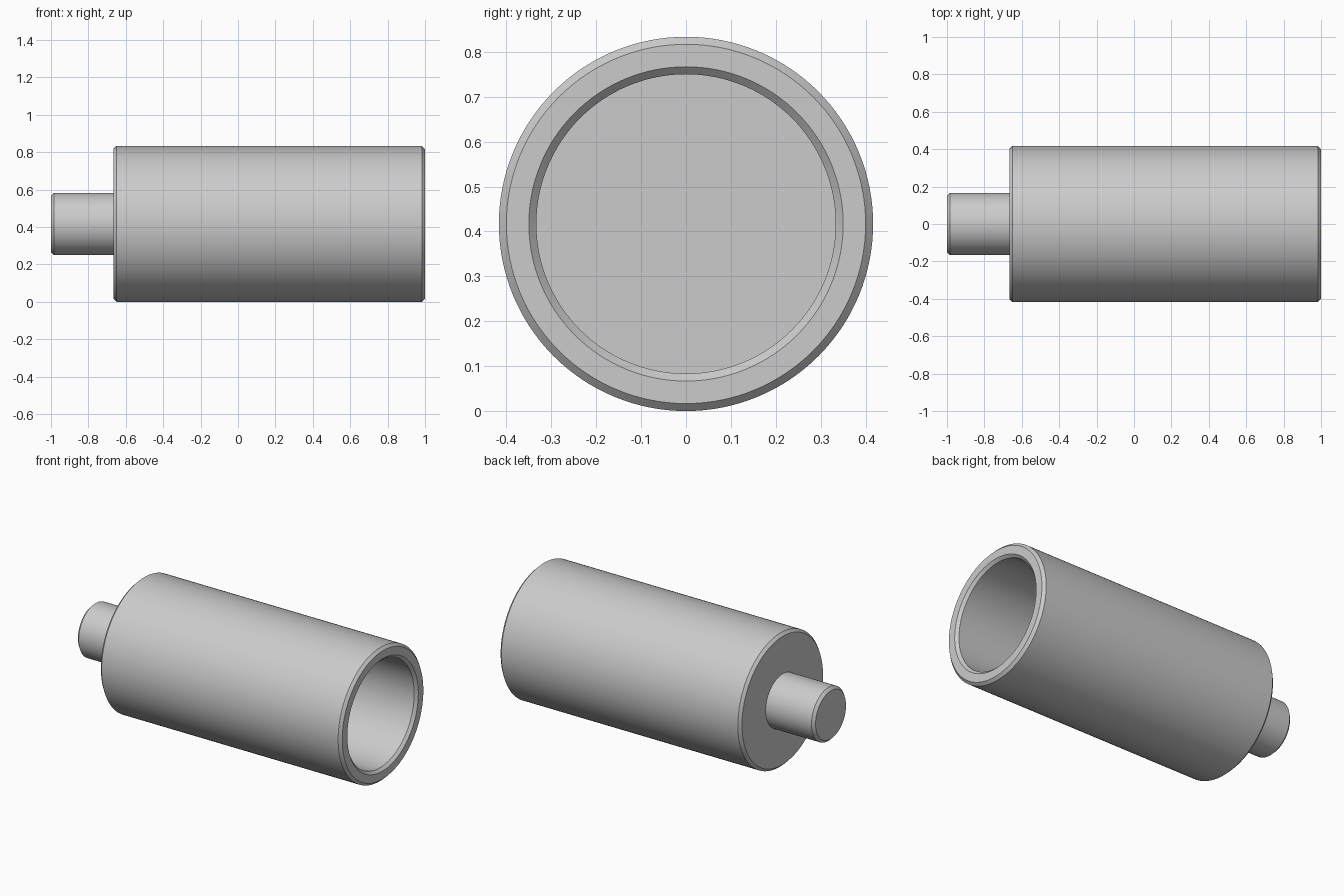
import bpy
import bmesh
from math import radians, tau
from mathutils import Vector

cube = bpy.data.objects.get("Cube")
if cube:
    bpy.data.objects.remove(cube, do_unlink=True)

R = 0.4167       # body radius, also the height of the axis
BORE = 0.3333    # bore radius
STUB = 0.1667    # stub radius
C = 0.0167       # chamfer size
BACK = -0.6667   # closed end of the body
FLOOR = BACK + R - BORE

grey = bpy.data.materials.new("light grey")
grey.use_nodes = True
colour = (0.6, 0.6, 0.6, 1)
grey.diffuse_color = colour
grey.node_tree.nodes["Principled BSDF"].inputs["Base Color"].default_value = colour


def lathe(name, profile, steps=128):
    """Revolve (x, radius) points about the x axis."""
    bm = bmesh.new()
    verts = [bm.verts.new((x, 0, r)) for x, r in profile]
    edges = [bm.edges.new(pair) for pair in zip(verts, verts[1:])]
    bmesh.ops.spin(bm, geom=verts + edges, cent=(0, 0, 0), axis=Vector((1, 0, 0)),
                   angle=tau, steps=steps, use_merge=True)
    bmesh.ops.remove_doubles(bm, verts=bm.verts, dist=1e-5)
    bmesh.ops.recalc_face_normals(bm, faces=bm.faces)
    mesh = bpy.data.meshes.new(name)
    bm.to_mesh(mesh)
    bm.free()
    mesh.materials.append(grey)
    obj = bpy.data.objects.new(name, mesh)
    obj.location.z = R
    bpy.context.collection.objects.link(obj)
    bpy.ops.object.select_all(action="DESELECT")
    obj.select_set(True)
    bpy.context.view_layer.objects.active = obj
    bpy.ops.object.shade_smooth_by_angle(angle=radians(30))
    return obj


# Hollow body with chamfered rims and a blind bore open towards +x
lathe("hollow_body", [
    (BACK, 0), (BACK, R - C), (BACK + C, R), (1 - C, R), (1, R - C),
    (1, BORE + C), (1 - C, BORE), (FLOOR, BORE), (FLOOR, 0)])

# Stub shaft with a chamfered tip, seated slightly inside the closed end
lathe("stub_shaft", [
    (-1, 0), (-1, STUB - C), (-1 + C, STUB), (BACK + C, STUB), (BACK + C, 0)])
